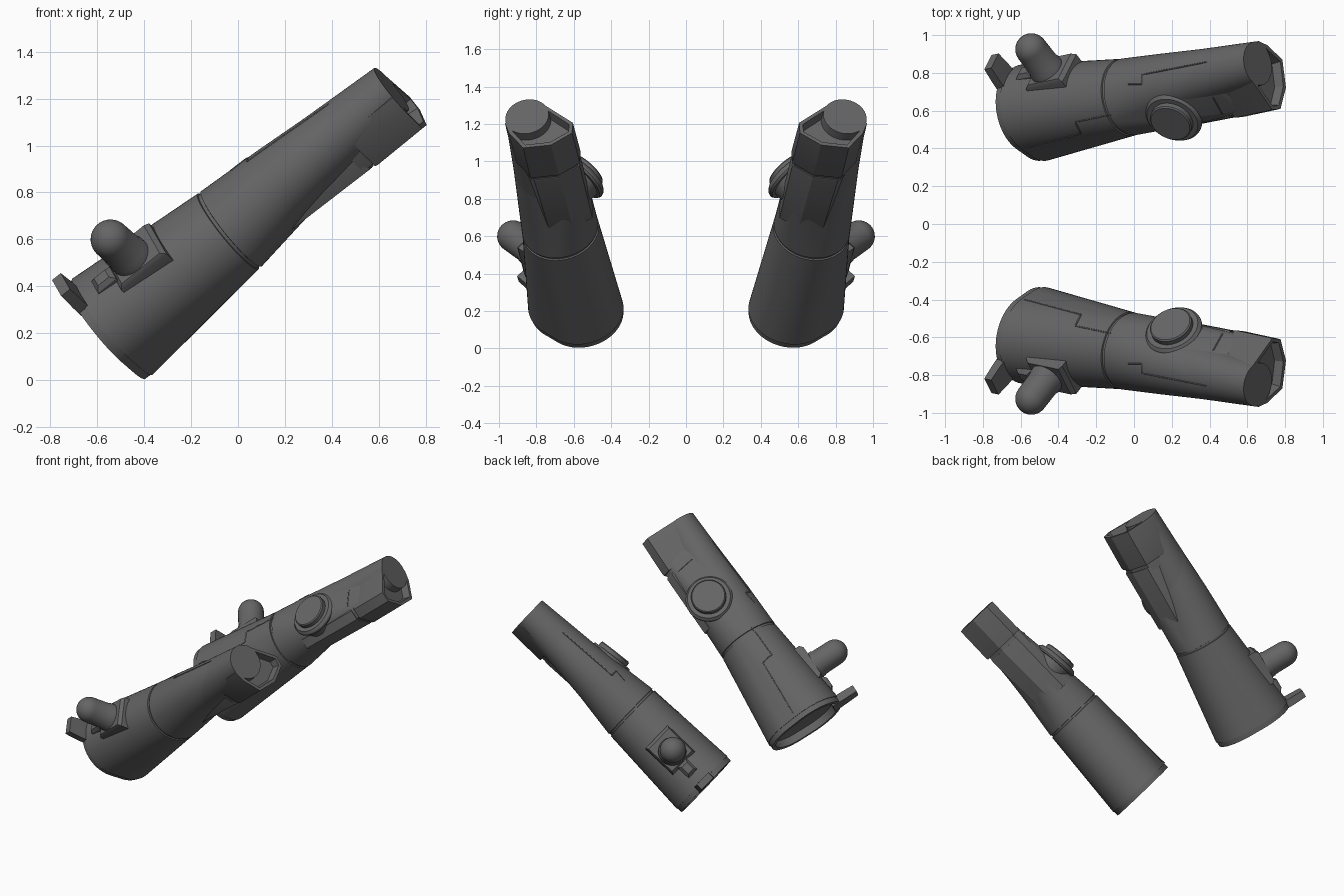
import bpy, bmesh
from math import sin, cos, pi, radians
from mathutils import Vector as V
from mathutils.bvhtree import BVHTree

if "Cube" in bpy.data.objects:
    bpy.data.objects.remove(bpy.data.objects["Cube"])

# Local frame of one barrel: N along the axis, W outward, U upward
N = V((0.77, 0.16, 0.62)).normalized()
W = (V((0, 1, 0)) - N * N.y).normalized()
U = N.cross(W)
TIP = V((0.655, 0.85, 1.24))
REAR = -1.62
BACK = TIP + N * REAR - W * 0.01 - U * 0.044
OUT = (W + U).normalized()      # radial direction of the dome side
TAN = (W - U).normalized()

dark = bpy.data.materials.new("dark_grey")
dark.diffuse_color = (0.13, 0.13, 0.13, 1)
dark.use_nodes = True
dark.node_tree.nodes["Principled BSDF"].inputs["Base Color"].default_value = dark.diffuse_color


def finish(obj):
    obj.data.materials.append(dark)
    m = obj.modifiers.new("mirror", 'MIRROR')
    m.use_axis = (False, True, False)
    m.use_clip = False
    return obj


def mesh_object(name, bm):
    bmesh.ops.recalc_face_normals(bm, faces=bm.faces)
    me = bpy.data.meshes.new(name)
    bm.to_mesh(me)
    bm.free()
    me.shade_smooth()
    me.set_sharp_from_angle(angle=radians(28))
    obj = bpy.data.objects.new(name, me)
    bpy.context.collection.objects.link(obj)
    return finish(obj)


def loft(name, sections, recess=None):
    bm = bmesh.new()
    rings = [[bm.verts.new(p) for p in s] for s in sections]
    for a, b in zip(rings, rings[1:]):
        for i in range(len(a)):
            j = (i + 1) % len(a)
            bm.faces.new((a[i], a[j], b[j], b[i]))
    bm.faces.new(rings[0])
    end = bm.faces.new(rings[-1])
    bmesh.ops.recalc_face_normals(bm, faces=bm.faces)
    if recess:
        bmesh.ops.inset_individual(bm, faces=[end], thickness=recess[0])
        bmesh.ops.inset_individual(bm, faces=[end], thickness=0.012, depth=-recess[1])
    return mesh_object(name, bm)


def section(s, a, ra, b=None, rb=0, n=64):
    """Rounded outline around circle a (and optional circle b) at distance s."""
    pts = []
    for i in range(n):
        d = V((cos(2 * pi * i / n), sin(2 * pi * i / n)))
        opts = [(V(a), ra)] + ([(V(b), rb)] if b else [])
        c, r = max(opts, key=lambda o: o[0].dot(d) + o[1])
        p = c + d * r
        pts.append(TIP + N * s + W * p.x + U * p.y)
    return pts


def turned(name, origin, axis, profile, n=40):
    e1 = axis.orthogonal().normalized()
    e2 = axis.cross(e1)
    return loft(name, [[origin + axis * h + (e1 * cos(2 * pi * i / n) + e2 * sin(2 * pi * i / n)) * r
                        for i in range(n)] for h, r in profile])


def prism(s, pts, k=1.0, shift=(0, 0)):
    mid = V((-0.09, -0.06))
    out = []
    for p in pts:
        q = mid + (V(p) - mid) * k + V(shift)
        out.append(TIP + N * s + W * q.x + U * q.y)
    return out


def block(name, s, layers, skew=0.0):
    """Stack of rectangles (radius, half length, half width) on the dome side."""
    c = BACK + N * s + TAN * skew
    return loft(name, [[c + OUT * r + N * l * i + TAN * w * j
                        for i, j in ((-1, -1), (1, -1), (1, 1), (-1, 1))] for r, l, w in layers])


def rear(s, r):
    """Slightly oval outline of the wide rear end."""
    return section(REAR + s, (0.012, -0.014), r, (-0.045, -0.088), r - 0.018)


# Main tapered body with hollow rear, seam groove and blended front
c1 = (-0.03, -0.035)
side = (-0.165, -0.085)
body = [rear(0.06, 0.17), rear(0.05, 0.20), rear(0, 0.205), rear(0, 0.233),
        rear(0.035, 0.234), rear(0.035, 0.239),
        section(-0.94, c1, 0.207), section(-0.938, c1, 0.199),
        section(-0.924, c1, 0.199), section(-0.922, c1, 0.206),
        section(-0.62, (-0.012, -0.012), 0.167, (-0.10, -0.055), 0.14),
        section(-0.25, (0, 0), 0.128, side, 0.070),
        section(-0.20, (0, 0), 0.118, (-0.155, -0.08), 0.065)]
body_obj = loft("barrel_body", body)

# Round core tube ending flush with the muzzle
loft("core_tube", [section(-0.62, (-0.012, -0.012), 0.162), section(0, (0, 0), 0.117)])

# Faceted muzzle box with recess, and the fairing behind it
hexa = [(-0.06, 0.10), (-0.25, -0.075), (-0.245, -0.145), (-0.13, -0.214), (0.022, -0.214),
        (0.10, -0.10), (0.122, -0.03)]
loft("muzzle_box", [prism(-0.262, hexa, 0.98), prism(-0.25, hexa), prism(0, hexa, 0.99)], recess=(0.022, 0.05))
loft("muzzle_neck", [prism(-0.32, hexa, 0.9), prism(-0.22, hexa, 0.9)])
fair = hexa[:4] + [(0.012, -0.214), (0.075, -0.10), (0.09, -0.03)]
loft("fairing", [prism(-0.74, fair, 0.90, (-0.005, 0.0)), prism(-0.30, fair, 0.96), prism(-0.288, fair, 0.94)])

# Round boss on the inner upper facet
face = (-W * 0.66 + U * 0.74 + N * 0.1).normalized()
boss = TIP - N * 0.585 - W * 0.19 + U * 0.028
turned("round_boss", boss, face,
       [(-0.09, 0.125), (-0.012, 0.13), (-0.012, 0.15), (0.0, 0.157), (0.012, 0.155), (0.028, 0.142),
        (0.028, 0.115), (0.055, 0.115), (0.062, 0.108)], 48)

# Dome post on its mounting plate
block("dome_plate", 0.33, [(0.16, 0.125, 0.105), (0.245, 0.125, 0.105), (0.265, 0.105, 0.095)])
block("plate_lug", 0.165, [(0.18, 0.06, 0.045), (0.265, 0.05, 0.04), (0.285, 0.03, 0.025)], 0.01)
turned("dome_post", BACK + N * 0.314, OUT,
       [(0.2, 0.092), (0.29, 0.092), (0.30, 0.087)] +
       [(0.42 + 0.085 * sin(t * pi / 18), 0.085 * cos(t * pi / 18)) for t in range(9)] + [(0.505, 0.003)])

# Rear fin on the rim
block("rear_fin", 0.022, [(0.21, 0.026, 0.07), (0.30, 0.026, 0.065), (0.395, 0.024, 0.055)])

# Panel lines traced over the upper surface
bvh = BVHTree.FromPolygons([v.co for v in body_obj.data.vertices],
                           [tuple(p.vertices) for p in body_obj.data.polygons])


def panel_line(name, path):
    pts = []
    for a, b in zip(path, path[1:]):
        for i in range(13):
            q = V(a).lerp(V(b), i / 12)
            hit = bvh.ray_cast(V((q.x, q.y, 3)), V((0, 0, -1)))[0]
            if hit:
                pts.append(hit)
    if len(pts) < 2:
        return
    cu = bpy.data.curves.new(name, 'CURVE')
    cu.dimensions = '3D'
    cu.bevel_depth = 0.004
    cu.bevel_resolution = 0
    sp = cu.splines.new('POLY')
    sp.points.add(len(pts) - 1)
    for p, q in zip(sp.points, pts):
        p.co = (*q, 1)
    obj = bpy.data.objects.new(name, cu)
    bpy.context.collection.objects.link(obj)
    finish(obj)


panel_line("panel_line_rear", [(-0.58, 0.40), (-0.28, 0.48), (-0.31, 0.54), (-0.12, 0.58)])
panel_line("panel_line_front", [(-0.03, 0.74), (0.04, 0.74), (0.04, 0.79), (0.45, 0.87)])
panel_line("panel_line_neck", [(0.42, 0.67), (0.47, 0.58)])
